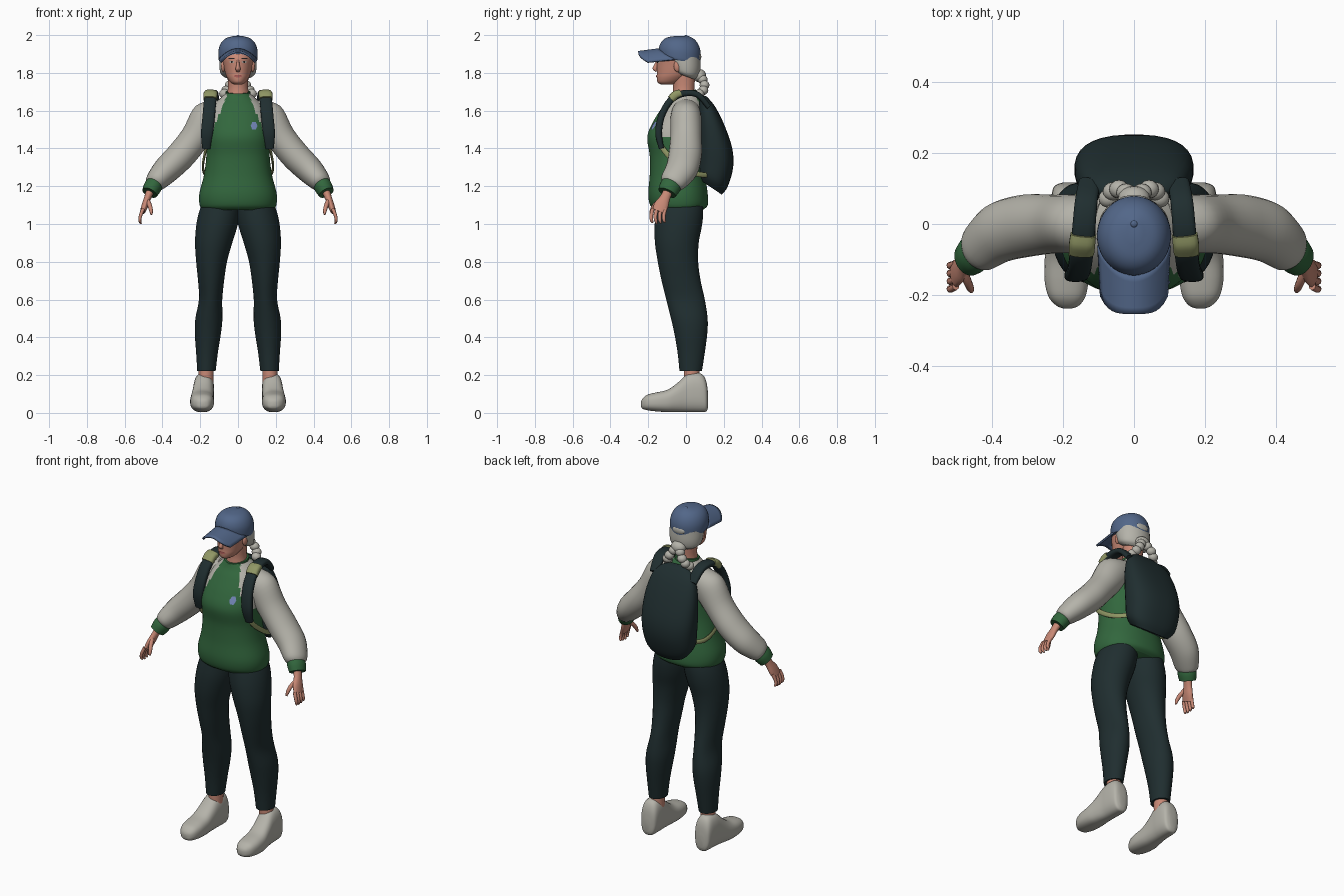
import bpy, bmesh, math
from mathutils import Vector
from mathutils.bvhtree import BVHTree


def material(name, r, g, b):
    m = bpy.data.materials.new(name)
    m.diffuse_color = (r, g, b, 1)
    return m


GREEN = material("sweater green", .032, .135, .047)
GREY = material("warm light grey", .46, .45, .40)
DARK = material("dark teal", .014, .027, .029)
BLUE = material("cap blue", .085, .135, .25)
SKIN = material("skin", .58, .25, .18)
TAN = material("olive webbing", .28, .31, .13)
BADGE = material("badge blue", .18, .25, .50)
LIPS = material("lips", .38, .10, .09)
INK = material("eye dark", .02, .015, .015)


def finish(name, bm, mats, mirror=False, angle=50):
    bmesh.ops.recalc_face_normals(bm, faces=bm.faces)
    me = bpy.data.meshes.new(name)
    bm.to_mesh(me)
    bm.free()
    ob = bpy.data.objects.new(name, me)
    bpy.context.collection.objects.link(ob)
    for m in mats:
        me.materials.append(m)
    bpy.ops.object.select_all(action='DESELECT')
    bpy.context.view_layer.objects.active = ob
    ob.select_set(True)
    bpy.ops.object.shade_smooth_by_angle(angle=math.radians(angle))
    if mirror:
        ob.modifiers.new("Mirror", 'MIRROR')
    return ob


def smooth_rows(rows, k):
    """Catmull-Rom interpolation through rows of numbers."""
    out = []
    for i in range(len(rows) - 1):
        p = [rows[max(0, min(len(rows) - 1, i + d))] for d in (-1, 0, 1, 2)]
        for j in range(k):
            t = j / k
            out.append([.5 * (2*b + (c-a)*t + (2*a-5*b+4*c-d)*t*t + (3*b-a-3*c+d)*t**3)
                        for a, b, c, d in zip(*p)])
    return out + [list(rows[-1])]


def loft(name, rings, mats, mirror=False, n=24, k=4, power=2, rule=None):
    """Skin rings of (centre, half-axis U, half-axis V)."""
    rows = smooth_rows([[*c, *u, *v] for c, u, v in rings], k)
    bm = bmesh.new()
    loops = []
    for r in rows:
        c, u, v = Vector(r[:3]), Vector(r[3:6]), Vector(r[6:])
        loop = []
        for i in range(n):
            a = 2 * math.pi * (i + .5) / n
            ca, sa = math.cos(a), math.sin(a)
            e = 2 / power
            loop.append(bm.verts.new(c + u * math.copysign(abs(ca)**e, ca)
                                     + v * math.copysign(abs(sa)**e, sa)))
        loops.append(loop)
    for a, b in zip(loops, loops[1:]):
        for i in range(n):
            bm.faces.new((a[i], a[(i+1) % n], b[(i+1) % n], b[i]))
    bm.faces.new(loops[0])
    bm.faces.new(loops[-1])
    if rule:
        for f in bm.faces:
            f.material_index = rule(f.calc_center_median())
    return finish(name, bm, mats, mirror)


def level(yf, yb, zf, zb, rx, cx=0):
    """Ring seen from above: front/back y, front/back z, half width."""
    return ((cx, (yf+yb)/2, (zf+zb)/2), (rx, 0, 0), (0, (yb-yf)/2, (zb-zf)/2))


def tube(name, pts, mat, side=(0, 1, 0), **kw):
    """Limb along points (x, y, z, radius along side, other radius)."""
    rings = []
    for i, p in enumerate(pts):
        t = Vector(pts[min(i+1, len(pts)-1)][:3]) - Vector(pts[max(i-1, 0)][:3])
        t.normalize()
        s = Vector(side)
        s = (s - t * s.dot(t)).normalized()
        rings.append((p[:3], s * p[3], t.cross(s) * p[4]))
    return loft(name, rings, [mat], **kw)


def blob(name, c, r, mat, mirror=False):
    bm = bmesh.new()
    bmesh.ops.create_uvsphere(bm, u_segments=16, v_segments=10, radius=1)
    bmesh.ops.scale(bm, vec=r, verts=bm.verts)
    bmesh.ops.translate(bm, vec=c, verts=bm.verts)
    return finish(name, bm, [mat], mirror)


def decal(name, target, x, z, rx, rz, mat, mirror=False, lift=.003, n=14):
    """Thin disc wrapped onto the front of a target."""
    tree = BVHTree.FromPolygons([v.co for v in target.data.vertices],
                                [p.vertices for p in target.data.polygons])

    def hit(px, pz):
        return tree.ray_cast(Vector((px, -2, pz)), Vector((0, 1, 0)))[0] - Vector((0, lift, 0))
    bm = bmesh.new()
    mid = bm.verts.new(hit(x, z))
    rim = [bm.verts.new(hit(x + rx*math.cos(2*math.pi*i/n), z + rz*math.sin(2*math.pi*i/n)))
           for i in range(n)]
    for i in range(n):
        bm.faces.new((mid, rim[i], rim[(i+1) % n]))
    ob = finish(name, bm, [mat], mirror)
    if sum((p.normal.y for p in ob.data.polygons)) > 0:
        ob.data.flip_normals()
    return ob


# Sweater body with raglan shoulder panels
torso = loft("sweater_body", [level(a, b, z, z, r) for a, b, z, r in (
    (-.165, .09, 1.075, .185), (-.19, .115, 1.10, .203), (-.20, .115, 1.16, .205),
    (-.192, .10, 1.26, .180), (-.192, .085, 1.36, .168), (-.205, .085, 1.46, .170),
    (-.175, .09, 1.54, .160), (-.125, .09, 1.62, .135), (-.095, .08, 1.66, .10),
    (-.08, .06, 1.69, .066))], [GREEN, GREY], n=64, k=6, power=2.2,
    rule=lambda c: int(c.z > 1.46 and abs(c.x) > .055 + (1.69 - c.z) * .4))
loft("collar", [level(-.085, .06, 1.672, 1.69, .068), level(-.083, .058, 1.69, 1.71, .066),
                level(-.07, .045, 1.69, 1.71, .055)], [GREEN], k=2)
decal("chest_badge", torso, .085, 1.52, .018, .024, BADGE, n=6)

# Arms
tube("sleeve", [(.08, 0, 1.61, .07, .06), (.155, 0, 1.56, .082, .095), (.228, 0, 1.455, .083, .08),
                (.305, -.005, 1.36, .088, .078), (.38, -.025, 1.285, .085, .072),
                (.435, -.068, 1.225, .07, .056), (.448, -.08, 1.205, .05, .042)],
     GREY, mirror=True, k=5)
tube("cuff", [(.436, -.07, 1.225, .052, .043), (.452, -.085, 1.195, .056, .048),
              (.468, -.10, 1.165, .05, .042)], GREEN, mirror=True)
tube("palm", [(.462, -.092, 1.18, .026, .022), (.478, -.11, 1.14, .027, .019),
              (.492, -.13, 1.10, .038, .018), (.505, -.145, 1.065, .036, .014)],
     SKIN, mirror=True, n=16)
for i in range(4):
    y = -.176 + .022 * i
    tube("finger", [(.502, y, 1.08, .010, .010), (.516, y - .008, 1.045, .010, .009),
                    (.520, y - .006, 1.018, .009, .008),
                    (.514, y, 1.0 + .006 * abs(i - 1.3), .005, .005)], SKIN, mirror=True, n=10, k=2)
tube("thumb", [(.482, -.13, 1.13, .012, .012), (.468, -.165, 1.10, .012, .012),
               (.460, -.183, 1.07, .010, .010), (.458, -.19, 1.05, .005, .005)],
     SKIN, mirror=True, n=10, k=2)

# Trousers, ankles and shoes
loft("trouser_leg", [level(a, b, z, z, (o-i)/2, (o+i)/2) for a, b, z, i, o in (
    (-.15, .09, 1.12, -.01, .185), (-.16, .092, 1.06, -.01, .208), (-.167, .085, .99, .002, .222),
    (-.165, .068, .90, .03, .228), (-.15, .065, .80, .058, .222), (-.13, .078, .70, .073, .212),
    (-.105, .10, .60, .083, .207), (-.08, .115, .50, .082, .226), (-.062, .113, .42, .09, .229),
    (-.045, .10, .32, .106, .222), (-.035, .085, .222, .118, .216))], [DARK], mirror=True, n=28)
tube("ankle", [(.168, .03, .25, .042, .04), (.17, .03, .16, .042, .04)], SKIN, mirror=True, k=1)
loft("shoe", [((x, y, (lo+hi)/2), (w, 0, 0), (0, 0, (hi-lo)/2)) for x, y, lo, hi, w in (
    (.180, .117, .03, .10, .02), (.180, .108, .008, .165, .043), (.180, .085, .004, .205, .052),
    (.181, .04, .004, .213, .055), (.183, 0, .004, .20, .055), (.187, -.05, .004, .155, .058),
    (.190, -.10, .004, .122, .062), (.190, -.16, .008, .108, .062), (.189, -.205, .014, .096, .052),
    (.187, -.23, .022, .076, .032), (.187, -.238, .035, .06, .012))],
    [GREY], mirror=True, n=28, power=2.6)

# Neck, head and face
loft("neck", [level(-.075, .045, 1.66, 1.68, .062), level(-.068, .045, 1.72, 1.72, .054),
              level(-.075, .05, 1.78, 1.80, .056)], [SKIN])
head = loft("head", [level(a, b, z, z, r) for a, b, z, r in (
    (-.13, -.07, 1.738, .02), (-.15, -.03, 1.75, .04), (-.155, .01, 1.775, .058),
    (-.154, .04, 1.80, .068), (-.155, .055, 1.84, .076), (-.153, .06, 1.88, .082),
    (-.13, .05, 1.92, .08))], [SKIN], n=40)
tube("nose", [(0, -.150, 1.868, .006, .006), (0, -.157, 1.845, .008, .010),
              (0, -.164, 1.822, .013, .013), (0, -.155, 1.808, .009, .006)], SKIN,
     side=(1, 0, 0), n=14)
decal("lips", head, 0, 1.783, .022, .007, LIPS)
decal("eye_white", head, .033, 1.858, .014, .0055, GREY, True)
decal("iris", head, .033, 1.858, .0055, .0055, INK, True, lift=.005)
decal("eyebrow", head, .035, 1.876, .018, .003, INK, True)
blob("ear", (.078, -.045, 1.835), (.012, .02, .03), SKIN, True)

# Hair with a low knot and two braids
loft("hair", [level(-.05, .045, 1.80, 1.765, .075), level(-.075, .068, 1.82, 1.78, .093),
              level(-.09, .078, 1.86, 1.82, .099), level(-.10, .076, 1.90, 1.88, .098)],
     [GREY], n=32)
blob("hair_knot", (0, .072, 1.785), (.045, .035, .035), GREY)
for x, y, z in ((.022, .088, 1.765), (.042, .098, 1.735), (.060, .092, 1.708), (.072, .072, 1.69)):
    blob("braid_bead", (x, y, z), (.028, .026, .025), GREY, True)

# Cap
loft("cap_crown", [level(a, b, zf, zb, r) for a, b, zf, zb, r in (
    (-.14, .073, 1.885, 1.845, .10), (-.143, .077, 1.90, 1.86, .104),
    (-.143, .078, 1.935, 1.91, .103), (-.128, .066, 1.968, 1.95, .089),
    (-.098, .042, 1.988, 1.98, .062), (-.05, .01, 1.996, 1.996, .02))], [BLUE], n=36)
blob("cap_button", (0, .0, 1.992), (.011, .011, .008), BLUE)
blob("cap_back_opening", (0, .071, 1.885), (.04, .010, .022), GREY)
bm = bmesh.new()
N, M = 16, 6
grid = []
for j in range(M + 1):
    v = j / M
    row = []
    for i in range(N + 1):
        u = 2 * i / N - 1
        y0 = -.145 + .085 * u * u
        y1 = -.253 + .05 * u ** 4
        row.append(bm.verts.new((u * (.1 - .008 * v), y0 + (y1 - y0) * v,
                                 1.925 - .014 * v - .055 * u * u)))
    grid.append(row)
for j in range(M):
    for i in range(N):
        bm.faces.new((grid[j][i], grid[j][i+1], grid[j+1][i+1], grid[j+1][i]))
brim = finish("cap_brim", bm, [BLUE])
mod = brim.modifiers.new("Thickness", 'SOLIDIFY')
mod.thickness, mod.offset = .01, 0

# Backpack with shoulder straps and webbing
loft("backpack", [level(*r) for r in (
    (.08, .11, 1.685, 1.675, .06), (.07, .155, 1.655, 1.62, .125), (.06, .205, 1.57, 1.52, .158),
    (.06, .245, 1.44, 1.40, .168), (.06, .25, 1.34, 1.30, .163), (.06, .222, 1.275, 1.20, .15),
    (.065, .19, 1.24, 1.155, .115))], [DARK], n=32, power=2.5)
tube("shoulder_strap", [(.125, .12, 1.62, .03, .014), (.135, .06, 1.685, .032, .016),
                        (.142, -.02, 1.69, .033, .018), (.148, -.085, 1.65, .033, .018),
                        (.155, -.13, 1.57, .033, .018), (.164, -.145, 1.48, .032, .018),
                        (.168, -.13, 1.40, .022, .014)],
     DARK, side=(1, 0, 0), mirror=True, n=16, power=3)
tube("strap_pad", [(.143, -.03, 1.692, .036, .021), (.146, -.055, 1.683, .037, .023),
                   (.148, -.08, 1.66, .036, .021)],
     TAN, side=(1, 0, 0), mirror=True, n=16, power=3)
tube("webbing", [(.166, -.13, 1.41, .014, .006), (.178, -.09, 1.36, .014, .006),
                 (.186, -.01, 1.30, .014, .006), (.172, .06, 1.265, .014, .006),
                 (.14, .11, 1.26, .014, .006)], TAN, side=(0, 0, 1), mirror=True, n=12)
